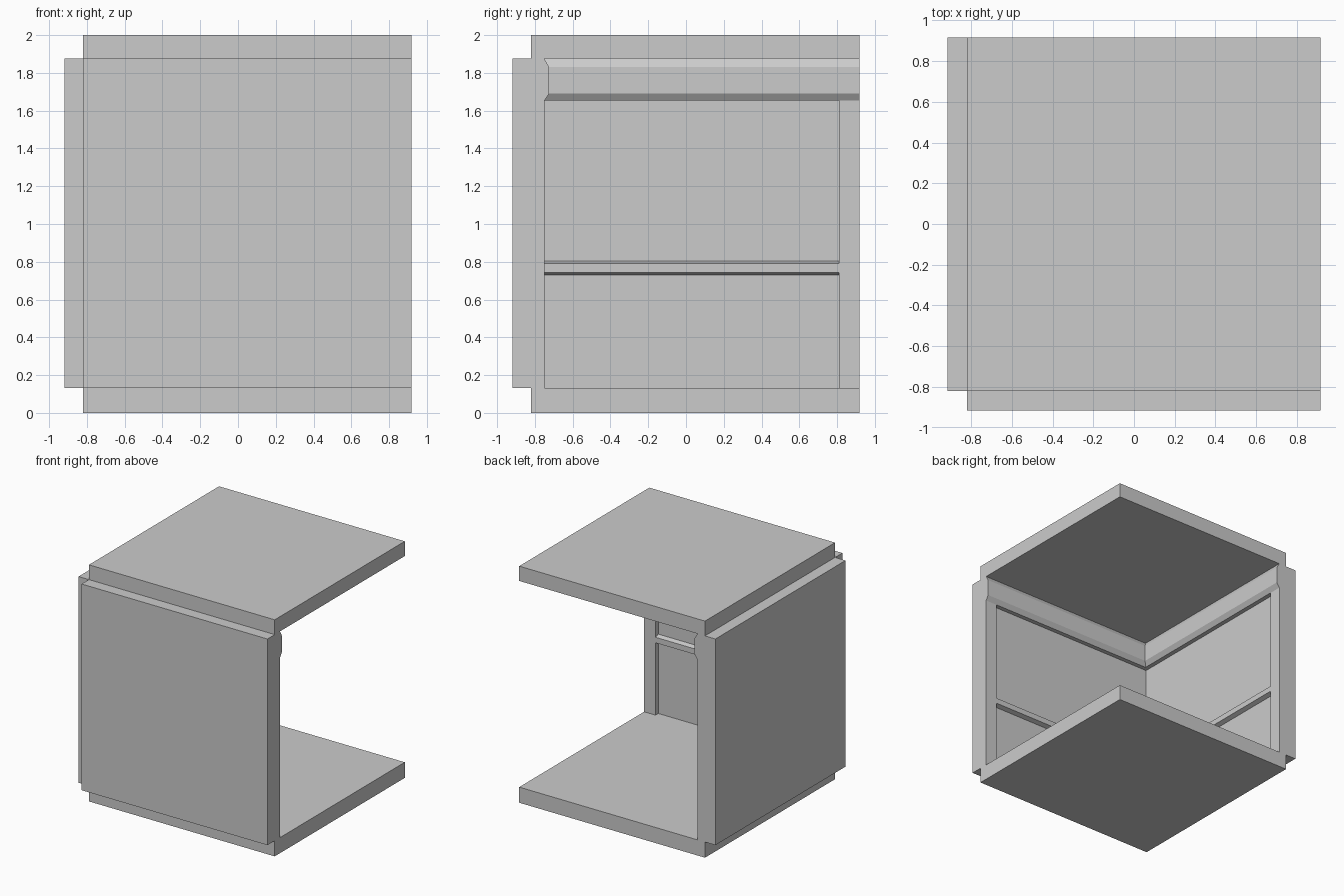
import bpy, bmesh, math

if "Cube" in bpy.data.objects:
    bpy.data.objects.remove(bpy.data.objects["Cube"])

H = 0.9175     # half width of the module
S = -0.82      # outer edge of floor and ceiling slabs
D = -0.75      # inner wall face
P = -0.787     # recessed panel face
FAR = 1.2      # cutters overshoot the open sides


def stack(name, layers, far):
    """Loft square layers (z, near) that span near..far in x and y."""
    bm = bmesh.new()
    rings = [[bm.verts.new((x, y, z)) for x, y in ((n, n), (far, n), (far, far), (n, far))]
             for z, n in layers]
    bm.faces.new(rings[0][::-1])
    bm.faces.new(rings[-1])
    for a, b in zip(rings, rings[1:]):
        for i in range(4):
            j = (i + 1) % 4
            bm.faces.new((a[i], a[j], b[j], b[i]))
    return finish(name, bm)


def box(name, lo, hi):
    bm = bmesh.new()
    bmesh.ops.create_cube(bm, size=1)
    for v in bm.verts:
        v.co = [hi[k] if v.co[k] > 0 else lo[k] for k in range(3)]
    return finish(name, bm)


def finish(name, bm):
    bmesh.ops.recalc_face_normals(bm, faces=bm.faces)
    me = bpy.data.meshes.new(name)
    bm.to_mesh(me)
    bm.free()
    ob = bpy.data.objects.new(name, me)
    bpy.context.collection.objects.link(ob)
    return ob


def combine(target, other, op):
    other.hide_render = True
    mod = target.modifiers.new(op.lower(), 'BOOLEAN')
    mod.operation, mod.solver, mod.object = op, 'EXACT', other
    bpy.context.view_layer.objects.active = target
    bpy.ops.object.modifier_apply(modifier=mod.name)
    bpy.data.objects.remove(other)


# Solid block with the floor and ceiling outline
room = stack("corner_room", [(0, S), (2, S)], H)

# Thicker outer skins of the front and left walls
combine(room, box("front_wall_skin", (S, -H, 0.132), (H, -0.8, 1.875)), 'UNION')
combine(room, box("left_wall_skin", (-H, S, 0.132), (-0.8, H, 1.875)), 'UNION')

# Room interior, pinched near the top to leave the bevelled cornice
combine(room, stack("interior_cutter", [(0.132, D), (1.653, D), (1.692, -0.724),
                                        (1.83, -0.724), (1.875, D)], FAR), 'DIFFERENCE')

# Recessed wall panels above and below the chamfered rail
combine(room, stack("lower_panel_cutter", [(0.132, P), (0.73, P), (0.747, -0.74)], 0.81),
        'DIFFERENCE')
combine(room, stack("upper_panel_cutter", [(0.787, -0.74), (0.803, P), (1.653, P)], 0.81),
        'DIFFERENCE')

# Merge coplanar faces left by the cuts
bm = bmesh.new()
bm.from_mesh(room.data)
bmesh.ops.remove_doubles(bm, verts=bm.verts, dist=0.0001)
bmesh.ops.dissolve_limit(bm, angle_limit=math.radians(0.5), verts=bm.verts, edges=bm.edges)
bm.to_mesh(room.data)
bm.free()
